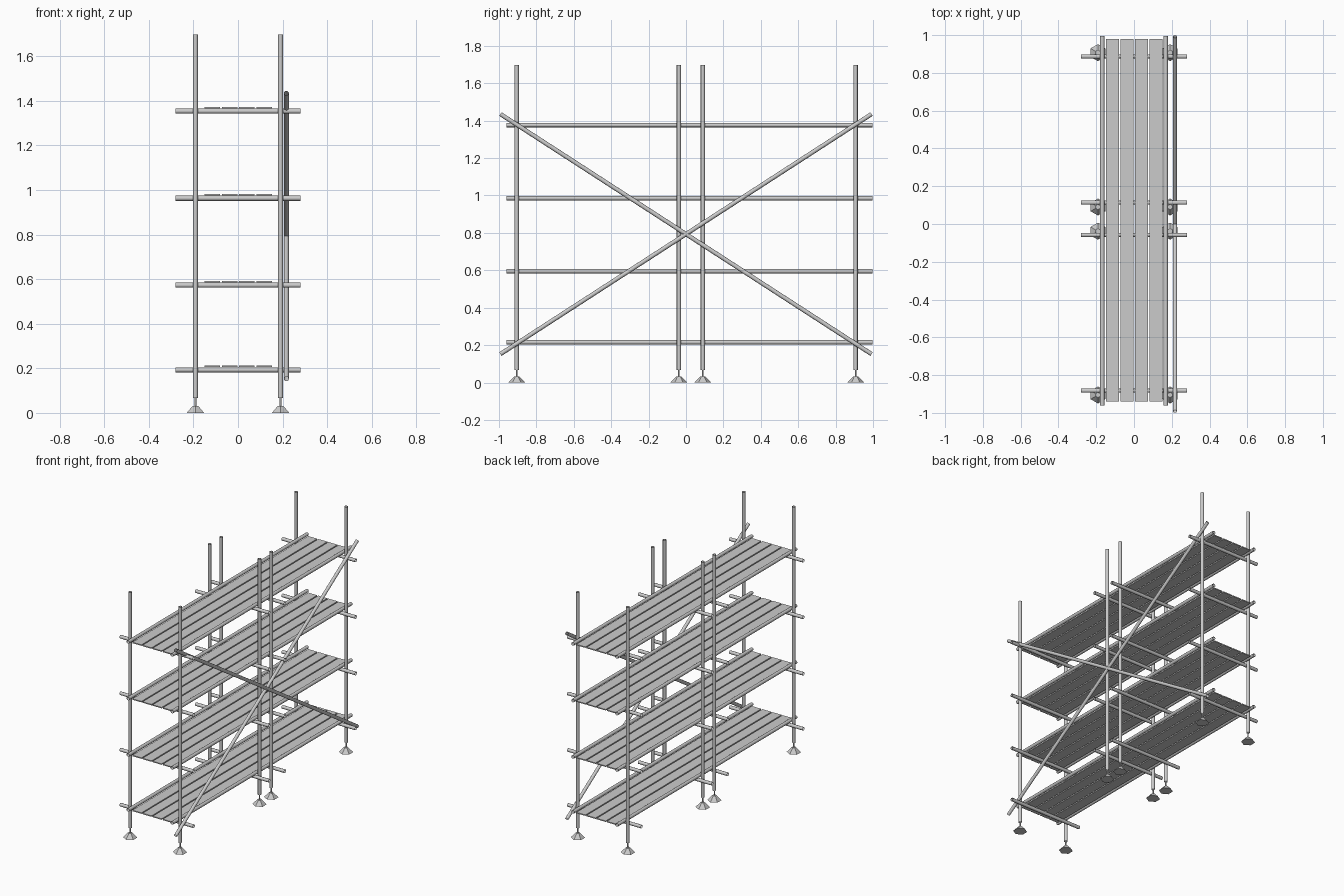
import bpy, bmesh
from mathutils import Vector

if "Cube" in bpy.data.objects:
    bpy.data.objects.remove(bpy.data.objects["Cube"])

R = 0.0115     # tube radius
SIDES = 10


def finish(name, bm):
    me = bpy.data.meshes.new(name)
    bm.to_mesh(me)
    bm.free()
    ob = bpy.data.objects.new(name, me)
    bpy.context.collection.objects.link(ob)
    return ob


def tube(name, a, b, r=R, sides=SIDES):
    """Open-ended scaffold tube from a to b, smooth around."""
    a, b = Vector(a), Vector(b)
    bm = bmesh.new()
    bmesh.ops.create_cone(bm, cap_ends=False, segments=sides,
                          radius1=r, radius2=r, depth=(b - a).length)
    for f in bm.faces:
        f.smooth = True
    ob = finish(name, bm)
    ob.rotation_mode = 'QUATERNION'
    ob.rotation_quaternion = (b - a).to_track_quat('Z', 'Y')
    ob.location = (a + b) / 2
    return ob


def board(name, loc, size):
    bm = bmesh.new()
    bmesh.ops.create_cube(bm, size=1)
    bmesh.ops.scale(bm, vec=size, verts=bm.verts)
    ob = finish(name, bm)
    ob.location = loc
    return ob


def foot(name, x, y):
    """Six-sided tapered base plate."""
    bm = bmesh.new()
    bmesh.ops.create_cone(bm, cap_ends=True, segments=6,
                          radius1=0.045, radius2=0.014, depth=0.032)
    ob = finish(name, bm)
    ob.location = (x, y, 0.016)
    return ob


post_ys = (-0.905, -0.038, 0.09, 0.907)
transom_ys = (-0.882, -0.058, 0.113, 0.887)
levels = (0.193, 0.573, 0.963, 1.354)

# uprights with jacks and feet
for side, x in (("left", -0.191), ("right", 0.191)):
    for i, y in enumerate(post_ys):
        tube(f"{side}_post_{i}", (x, y, 0.067), (x, y, 1.697))
        tube(f"{side}_jack_{i}", (x, y, 0.03), (x, y, 0.09), 0.0045, 8)
        foot(f"{side}_foot_{i}", x, y)

# four working levels: cross tubes, long tubes, deck boards
for n, z in enumerate(levels):
    for i, y in enumerate(transom_ys):
        tube(f"cross_tube_{n}_{i}", (-0.281, y, z), (0.281, y, z))
    for side, x in (("left", -0.168), ("right", 0.168)):
        tube(f"{side}_long_tube_{n}", (x, -0.96, z + 0.022), (x, 0.996, z + 0.022))
    for i in range(4):
        board(f"deck_board_{n}_{i}", (-0.115 + 0.0775 * i, 0.02, z + 0.0155),
              (0.069, 1.92, 0.007))

# crossed diagonal braces on the right side
tube("brace_rising", (0.217, -0.992, 0.152), (0.217, 0.992, 1.435))
tube("brace_falling", (0.217, -0.992, 1.435), (0.217, 0.992, 0.152))
